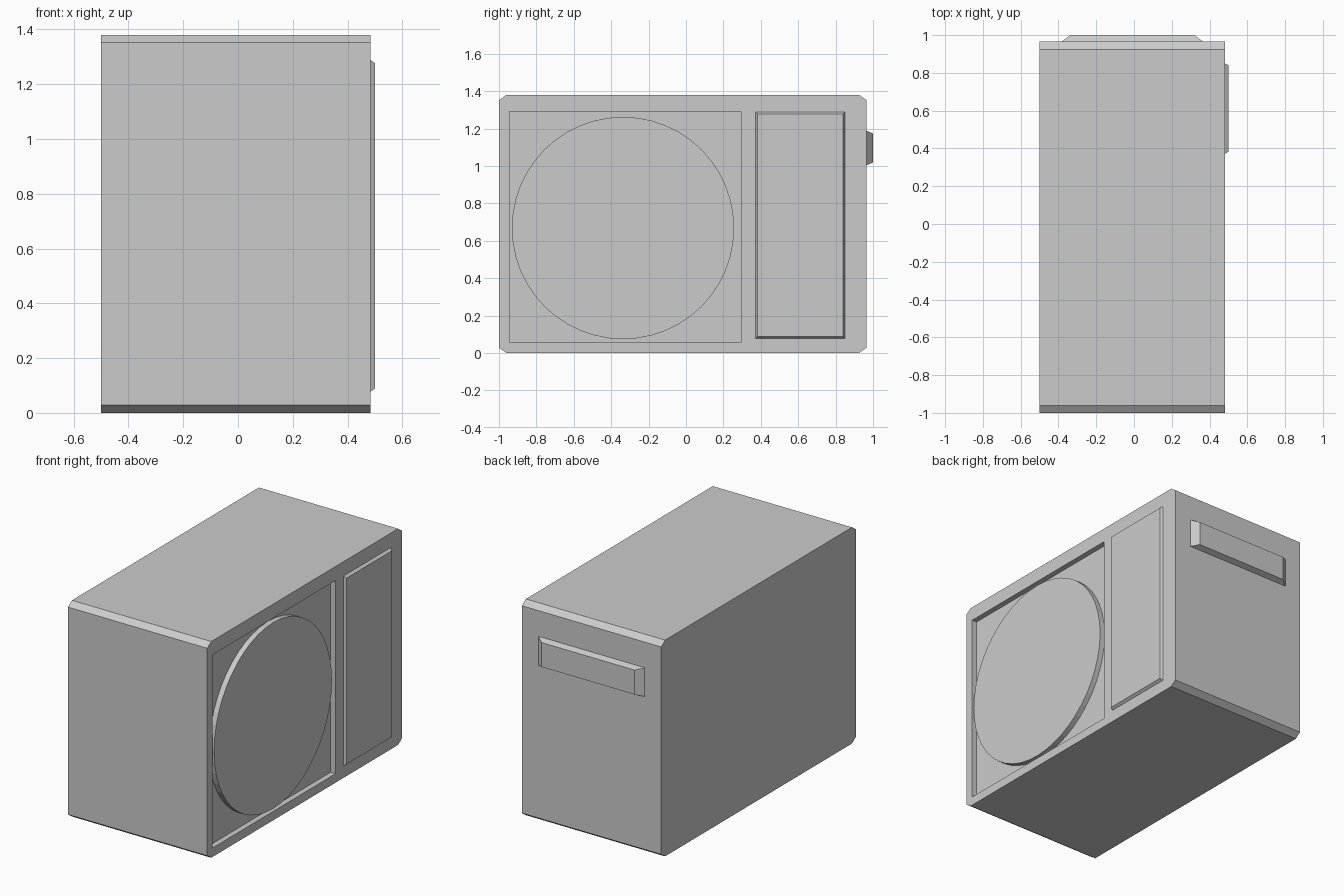
import bpy, bmesh
from math import pi
from mathutils import Matrix

if "Cube" in bpy.data.objects:
    bpy.data.objects.remove(bpy.data.objects["Cube"])


def make(name, bm):
    bmesh.ops.recalc_face_normals(bm, faces=bm.faces)
    me = bpy.data.meshes.new(name)
    bm.to_mesh(me)
    bm.free()
    ob = bpy.data.objects.new(name, me)
    bpy.context.collection.objects.link(ob)
    return ob


def loft(name, start, end):
    """Solid between two matching outlines."""
    bm = bmesh.new()
    a = [bm.verts.new(p) for p in start]
    b = [bm.verts.new(p) for p in end]
    bm.faces.new(a)
    bm.faces.new(b)
    n = len(a)
    for i in range(n):
        j = (i + 1) % n
        bm.faces.new((a[i], a[j], b[j], b[i]))
    return make(name, bm)


def rect(u0, u1, v0, v1, inset_u=0, inset_v=0):
    u0, u1, v0, v1 = u0 + inset_u, u1 - inset_u, v0 + inset_v, v1 - inset_v
    return [(u0, v0), (u1, v0), (u1, v1), (u0, v1)]


def at_x(x, pts):
    return [(x, u, v) for u, v in pts]


def at_y(y, pts):
    return [(u, y, v) for u, v in pts]


FRONT = 0.483
RECESS = FRONT - 0.035
Y0, Y1, H = -1.0, 0.965, 1.38
CY, CZ = 0.04, 0.028

# Casing with chamfered long edges
profile = [(Y0 + CY, 0), (Y1 - CY, 0), (Y1, CZ), (Y1, H - CZ),
           (Y1 - CY, H), (Y0 + CY, H), (Y0, H - CZ), (Y0, CZ)]
casing = loft("casing", at_x(-0.5, profile), at_x(FRONT, profile))

# Square recess around the fan
opening = rect(-0.945, 0.295, 0.057, 1.29)
cutter = loft("recess_cutter", at_x(RECESS, opening), at_x(FRONT + 0.1, opening))
cutter.hide_render = True
cutter.hide_set(True)
cut = casing.modifiers.new("recess", 'BOOLEAN')
cut.operation = 'DIFFERENCE'
cut.solver = 'EXACT'
cut.object = cutter

# Round fan cover standing in the recess, flush with the casing
bm = bmesh.new()
depth = FRONT - RECESS + 0.005
bmesh.ops.create_cone(
    bm, cap_ends=True, segments=48, radius1=0.594, radius2=0.594, depth=depth,
    matrix=Matrix.Translation((FRONT - depth / 2, -0.337, 0.668))
    @ Matrix.Rotation(pi / 2, 4, 'Y'))
make("fan_cover", bm)

# Raised side panel with bevelled rim
panel = (0.37, 0.852, 0.074, 1.292)
loft("service_panel", at_x(FRONT - 0.005, rect(*panel)),
     at_x(0.5, rect(*panel, 0.012, 0.015)))

# Tapered grip on the end wall
grip = (-0.39, 0.372, 1.002, 1.19)
loft("end_grip", at_y(Y1 - 0.005, rect(*grip)),
     at_y(1.0, rect(*grip, 0.052, 0.016)))
